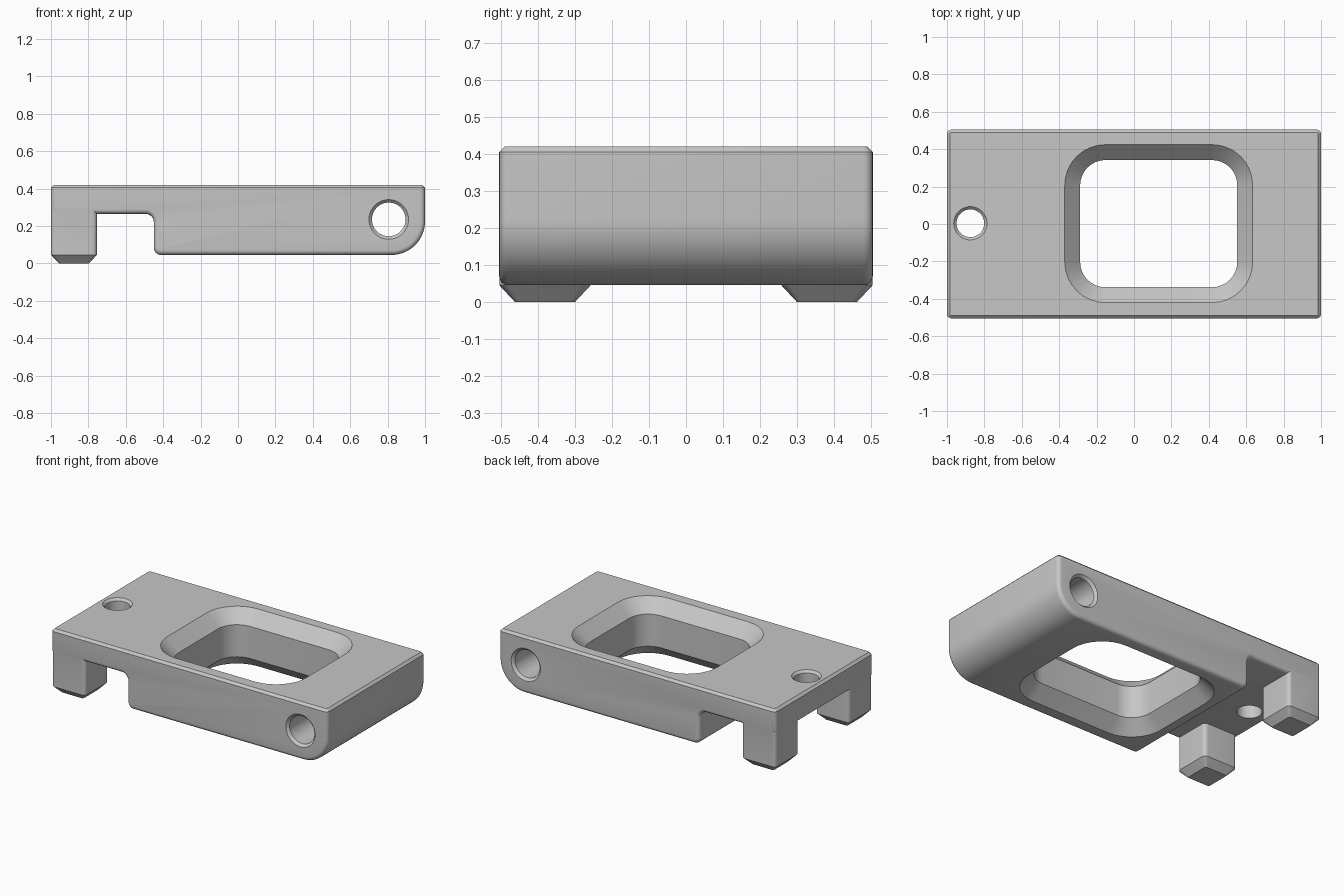
import bpy, bmesh
from math import cos, sin, pi, radians

cube = bpy.data.objects.get("Cube")
if cube:
    bpy.data.objects.remove(cube, do_unlink=True)

TOP, BASE, HALF_Y = 0.42, 0.045, 0.505
UNDER = 0.265            # underside of the thin end
EDGE, CHAMFER = 0.025, 0.015

grey = bpy.data.materials.new("light grey")
grey.use_nodes = True
grey.diffuse_color = (0.57, 0.57, 0.57, 1)
grey.node_tree.nodes["Principled BSDF"].inputs["Base Color"].default_value = grey.diffuse_color


def arc(cx, cy, r, start, end, steps=8):
    """Points on an arc, angles in degrees."""
    angles = [radians(start + (end - start) * i / steps) for i in range(steps + 1)]
    return [(cx + r * cos(a), cy + r * sin(a)) for a in angles]


def rounded_rect(cx, cy, hx, hy, r):
    corners = [(1, 1, 0), (-1, 1, 90), (-1, -1, 180), (1, -1, 270)]
    return [p for sx, sy, a in corners
            for p in arc(cx + sx * (hx - r), cy + sy * (hy - r), r, a, a + 90)]


def circle(cx, cy, r, steps=48):
    return arc(cx, cy, r, 0, 360, steps)[:-1]


def make_object(name, bm):
    bmesh.ops.recalc_face_normals(bm, faces=bm.faces)
    mesh = bpy.data.meshes.new(name)
    bm.to_mesh(mesh)
    bm.free()
    mesh.materials.append(grey)
    obj = bpy.data.objects.new(name, mesh)
    bpy.context.collection.objects.link(obj)
    return obj


def loft(name, sections):
    """Closed solid through stacked (height, outline) sections."""
    bm = bmesh.new()
    rings = [[bm.verts.new((x, y, z)) for x, y in outline] for z, outline in sections]
    for low, high in zip(rings, rings[1:]):
        for i in range(len(low)):
            j = (i + 1) % len(low)
            bm.faces.new((low[i], low[j], high[j], high[i]))
    bm.faces.new(rings[0][::-1])
    bm.faces.new(rings[-1])
    return make_object(name, bm)


def combine(target, tool, operation):
    mod = target.modifiers.new(tool.name, 'BOOLEAN')
    mod.operation, mod.solver, mod.object = operation, 'EXACT', tool
    bpy.context.view_layer.objects.active = target
    bpy.ops.object.modifier_apply(modifier=mod.name)
    bpy.data.objects.remove(tool, do_unlink=True)


# Body: side profile extruded across the width
profile = [(-1, TOP), (-1, UNDER)]
profile += arc(-0.495, UNDER - 0.045, 0.045, 90, 0)
profile += arc(-0.41, BASE + 0.04, 0.04, 180, 270)
profile += arc(0.82, BASE + 0.18, 0.18, 270, 360, 16)
profile += [(1, TOP)]
bm = bmesh.new()
sides = [[bm.verts.new((x, y, z)) for x, z in profile] for y in (-HALF_Y, HALF_Y)]
for i in range(len(profile)):
    j = (i + 1) % len(profile)
    bm.faces.new((sides[0][i], sides[0][j], sides[1][j], sides[1][i]))
bm.faces.new(sides[0])
bm.faces.new(sides[1])
bmesh.ops.recalc_face_normals(bm, faces=bm.faces)

# Rounded outline edges, then a flat chamfer around the top
rim = [e for e in bm.edges
       if abs(e.verts[0].co.y - e.verts[1].co.y) < 1e-4
       and min(v.co.z for v in e.verts) < TOP - 1e-4]
bmesh.ops.bevel(bm, geom=rim, offset=EDGE, offset_type='OFFSET', segments=5,
                profile=0.5, affect='EDGES', clamp_overlap=False)
bm.normal_update()
top_face = max(bm.faces, key=lambda f: f.calc_center_median().z)
bmesh.ops.bevel(bm, geom=list(top_face.edges), offset=CHAMFER, offset_type='OFFSET',
                segments=1, affect='EDGES', clamp_overlap=False)
body = make_object("bracket_body", bm)

# Two feet with tapered ends
for side, label in ((-1, "front"), (1, "back")):
    def foot(shrink, r):
        return rounded_rect(-0.877, side * 0.381, 0.1225 - shrink, 0.1235 - shrink, r)
    leg = loft(label + "_foot", [(0, foot(0.042, 0.012)), (BASE, foot(0, EDGE)),
                                 (TOP - 0.06, foot(0, EDGE))])
    combine(body, leg, 'UNION')


# Central window, flared at both ends
def window(grow):
    return rounded_rect(0.132, 0.002, 0.42 + grow, 0.34 + grow, 0.135 + grow)


FLARE, EXTRA = 0.0825, 0.01
cutter = loft("window_cutter", [
    (BASE - EXTRA, window(FLARE + EXTRA)), (BASE + FLARE, window(0)),
    (TOP - FLARE, window(0)), (TOP + EXTRA, window(FLARE + EXTRA))])
combine(body, cutter, 'DIFFERENCE')

# Vertical hole in the thin end
cutter = loft("pin_hole_cutter", [
    (0, circle(-0.875, 0.004, 0.074)), (TOP - 0.015, circle(-0.875, 0.004, 0.074)),
    (TOP + EXTRA, circle(-0.875, 0.004, 0.099))])
combine(body, cutter, 'DIFFERENCE')

# Cross hole through the rounded end, chamfered on both sides
narrow, wide = circle(0.806, 0.235, 0.09), circle(0.806, 0.235, 0.116)
cutter = loft("cross_hole_cutter", [
    (-HALF_Y - EXTRA, wide), (-HALF_Y + 0.016, narrow),
    (HALF_Y - 0.016, narrow), (HALF_Y + EXTRA, wide)])
cutter.rotation_euler.x = pi / 2
bpy.context.view_layer.update()
combine(body, cutter, 'DIFFERENCE')

# Smooth fillets, sharp chamfers
bpy.ops.object.select_all(action='DESELECT')
body.select_set(True)
bpy.context.view_layer.objects.active = body
bpy.ops.object.shade_smooth_by_angle(angle=radians(28))
